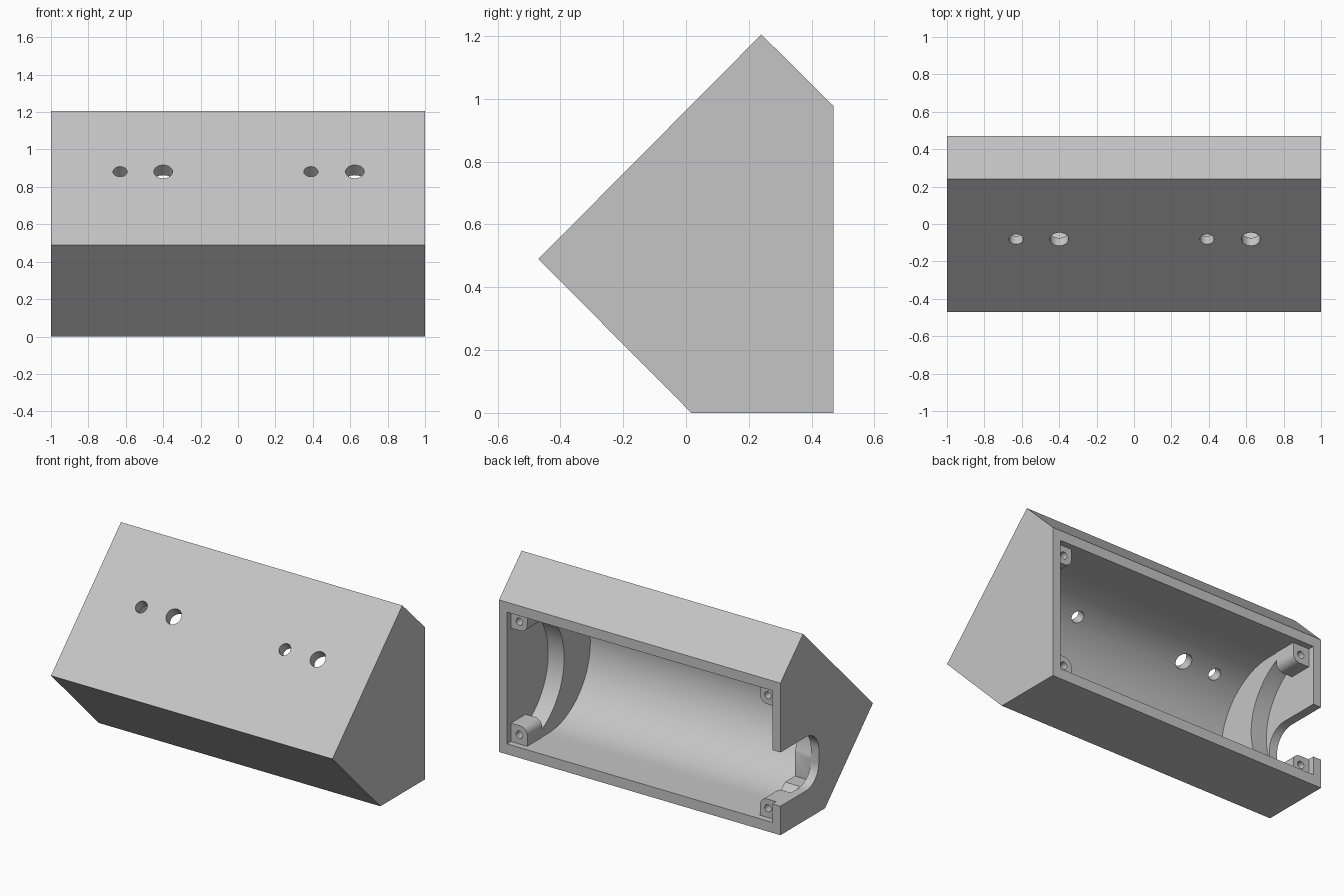
import bpy, bmesh
from math import cos, sin, pi, radians
from mathutils import Matrix, Vector

cube = bpy.data.objects.get("Cube")
if cube:
    bpy.data.objects.remove(cube, do_unlink=True)

grey = bpy.data.materials.new("light_grey_plastic")
grey.use_nodes = True
colour = (0.56, 0.56, 0.56, 1)
grey.diffuse_color = colour
grey.node_tree.nodes["Principled BSDF"].inputs["Base Color"].default_value = colour


def finish(name, bm):
    bmesh.ops.recalc_face_normals(bm, faces=bm.faces)
    mesh = bpy.data.meshes.new(name)
    bm.to_mesh(mesh)
    bm.free()
    obj = bpy.data.objects.new(name, mesh)
    bpy.context.collection.objects.link(obj)
    obj.data.materials.append(grey)
    return obj


def prism(name, points, lo, hi, axis="x"):
    """Extrude a (y, z) outline along x, or an (x, z) outline along y."""
    bm = bmesh.new()
    place = (lambda a, b: (lo, a, b)) if axis == "x" else (lambda a, b: (a, lo, b))
    face = bm.faces.new([bm.verts.new(place(a, b)) for a, b in points])
    step = Vector((hi - lo, 0, 0)) if axis == "x" else Vector((0, hi - lo, 0))
    moved = bmesh.ops.extrude_face_region(bm, geom=[face])["geom"]
    bmesh.ops.translate(bm, vec=step, verts=[v for v in moved if isinstance(v, bmesh.types.BMVert)])
    return finish(name, bm)


def cylinder(name, centre, direction, radius, length):
    bm = bmesh.new()
    turn = Vector(direction).to_track_quat("Z", "Y").to_matrix().to_4x4()
    bmesh.ops.create_cone(bm, cap_ends=True, segments=32, radius1=radius, radius2=radius,
                          depth=length, matrix=Matrix.Translation(centre) @ turn)
    return finish(name, bm)


def arc(cy, cz, r, start, end, steps):
    return [(cy + r * cos(radians(start + (end - start) * i / steps)),
             cz + r * sin(radians(start + (end - start) * i / steps))) for i in range(steps + 1)]


def combine(target, tool, operation="DIFFERENCE"):
    mod = target.modifiers.new("combine", "BOOLEAN")
    mod.operation = operation
    mod.solver = "EXACT"
    mod.object = tool
    bpy.context.view_layer.objects.active = target
    bpy.ops.object.modifier_apply(modifier=mod.name)
    bpy.data.objects.remove(tool, do_unlink=True)


MID, HALF = 0.49, 0.423      # opening centre height and half height
BACK, PAST = 0.47, 0.6       # back plane, and a point behind it
INNER, RING = 0.943, 0.83    # inner end walls, inner sides of the end rings

# Outer wedge-shaped body
shell = prism("enclosure_shell",
              [(-0.47, 0.49), (0.24, 1.205), (BACK, 0.977), (BACK, 0), (0.017, 0)], -1, 1)


def bore(name, centre_y, half_length):
    outline = arc(centre_y, MID, HALF, 90, 270, 48)
    outline += [(PAST, MID - HALF), (PAST, MID + HALF)]
    return prism(name, outline, -half_length, half_length)


# Deep main cavity, then shallower bores through the end rings
combine(shell, bore("main_cavity", 0.209, RING))
combine(shell, bore("ring_bore", 0.475, INNER))

# Shallow lid recess around the back opening
combine(shell, prism("lid_recess", [(0.43, MID - HALF), (PAST, MID - HALF),
                                    (PAST, MID + HALF), (0.43, MID + HALF)], -INNER, INNER))

# Screw bosses in the four corners, with pilot holes
for sx in (-1, 1):
    for sz in (-1, 1):
        r, half = 0.05, 0.058
        cx, cz = 0.885, 0.363
        corner = [(x, z) for x, z in arc(cx - half + r, cz - half + r, r, 180, 270, 8)]
        outline = corner + [(0.96, cz - half), (0.96, 0.44), (cx - half, 0.44)]
        outline = [(sx * x, MID + sz * z) for x, z in outline]
        combine(shell, prism("screw_boss", outline, 0.28, 0.43, "y"), "UNION")
        combine(shell, cylinder("pilot_hole", (sx * 0.883, 0.41, MID + sz * cz), (0, 1, 0), 0.023, 0.16))

# Rounded cable notch through one end wall, squared off inside the ring
low, high, front, r = 0.186, 0.532, 0.08, 0.13
notch = arc(front + r, high - r, r, 90, 180, 12) + arc(front + r, low + r, r, 180, 270, 12)
combine(shell, prism("cable_notch", notch + [(PAST, low), (PAST, high)], -1.1, -0.93))
combine(shell, prism("notch_clearance",
                     [(front, low), (PAST, low), (PAST, high), (front, high)], -INNER, -0.8))

# Sensor holes, square to the sloping front
for x, radius in ((-0.63, 0.038), (-0.4, 0.05), (0.39, 0.038), (0.625, 0.05)):
    combine(shell, cylinder("front_hole", (x, -0.08, 0.88), (0, -1, 1), radius, 0.4))

# Smooth curves, crisp edges
bpy.ops.object.select_all(action="DESELECT")
shell.select_set(True)
bpy.context.view_layer.objects.active = shell
bpy.ops.object.shade_smooth_by_angle(angle=radians(25))
